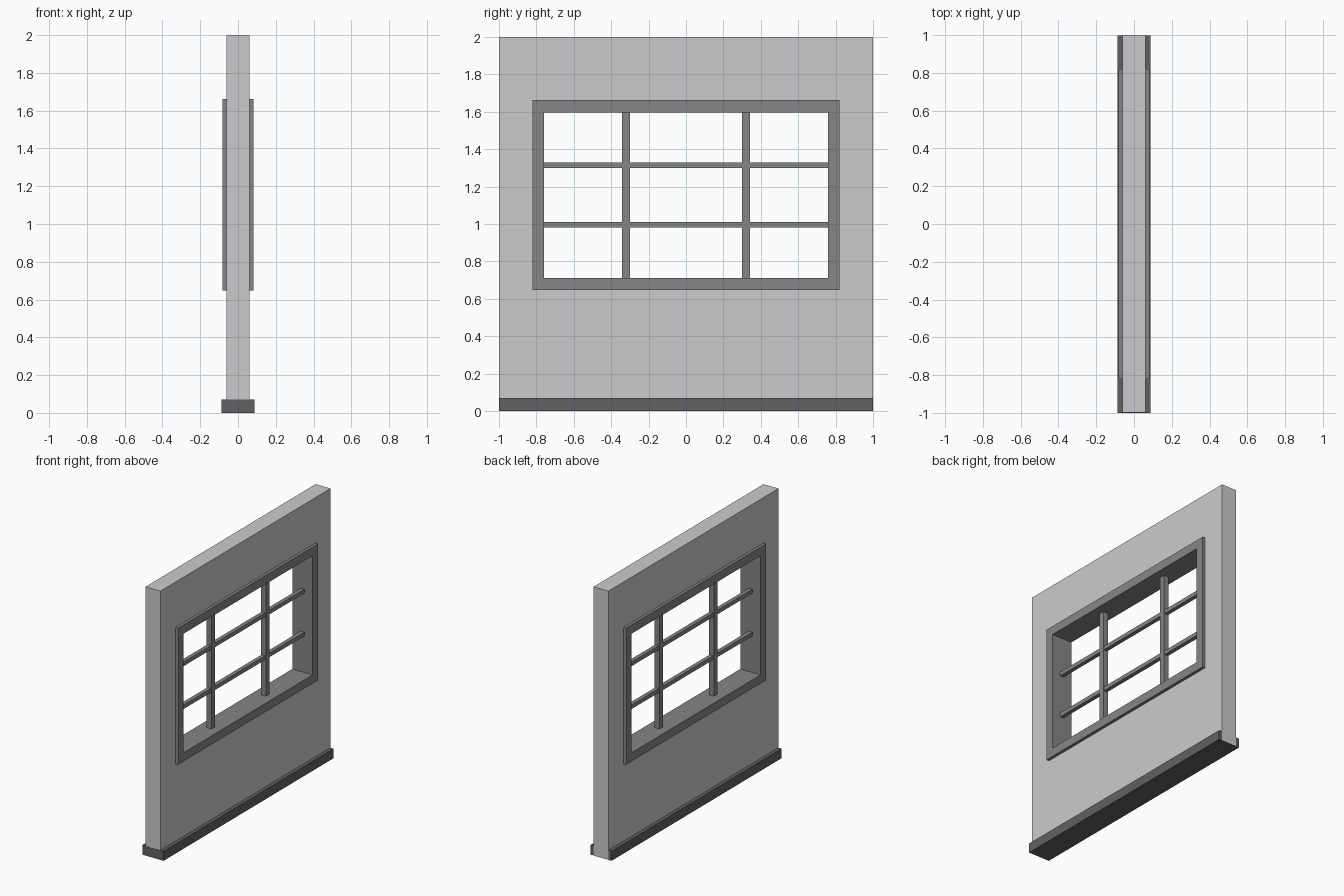
import bpy, bmesh

if "Cube" in bpy.data.objects:
    bpy.data.objects.remove(bpy.data.objects["Cube"])


def material(name, g):
    m = bpy.data.materials.new(name)
    m.diffuse_color = (g, g, g, 1)
    m.use_nodes = True
    m.node_tree.nodes["Principled BSDF"].inputs["Base Color"].default_value = m.diffuse_color
    return m


FRAME = material("frame_grey", 0.24)
BASE = material("base_grey", 0.12)


def finish(bm, name, mat=None):
    me = bpy.data.meshes.new(name)
    bmesh.ops.recalc_face_normals(bm, faces=bm.faces[:])
    bm.to_mesh(me)
    bm.free()
    ob = bpy.data.objects.new(name, me)
    bpy.context.collection.objects.link(ob)
    if mat:
        me.materials.append(mat)
    return ob


def box(name, x, y, z, mat=None):
    """Box from (min, max) ranges on each axis."""
    bm = bmesh.new()
    bmesh.ops.create_cube(bm, size=1)
    for v in bm.verts:
        v.co = [r[0] if c < 0 else r[1] for c, r in zip(v.co, (x, y, z))]
    return finish(bm, name, mat)


def ring(name, half_x, outer, inner, mat=None):
    """Rectangular ring in the yz plane; outer/inner are (y0, y1, z0, z1)."""
    bm = bmesh.new()

    def loop(x, r):
        y0, y1, z0, z1 = r
        return [bm.verts.new((x, y, z)) for y, z in ((y0, z0), (y1, z0), (y1, z1), (y0, z1))]

    loops = [loop(-half_x, outer), loop(half_x, outer), loop(half_x, inner), loop(-half_x, inner)]
    for a, b in zip(loops, loops[1:] + loops[:1]):
        for i in range(4):
            j = (i + 1) % 4
            bm.faces.new((a[i], a[j], b[j], b[i]))
    return finish(bm, name, mat)


# Wall with window opening (its edge is buried in the frame)
ring("wall", 0.061, (-0.999, 1.0, 0.001, 2.0), (-0.79, 0.79, 0.68, 1.63))

# Skirting along the floor on both faces
box("baseboard", (-0.087, 0.087), (-1.0, 0.999), (0, 0.071), BASE)

# Window frame, proud of both wall faces
ring("window_frame", 0.083, (-0.821, 0.821, 0.647, 1.662), (-0.758, 0.758, 0.711, 1.597), FRAME)

# Vertical and horizontal glazing bars
for i, y in enumerate((-0.32, 0.32)):
    box(f"vertical_bar_{i + 1}", (-0.02, 0.02), (y - 0.021, y + 0.021), (0.70, 1.61), FRAME)
for i, z in enumerate((0.996, 1.315)):
    box(f"horizontal_bar_{i + 1}", (-0.015, 0.015), (-0.77, 0.77), (z - 0.015, z + 0.015), FRAME)
